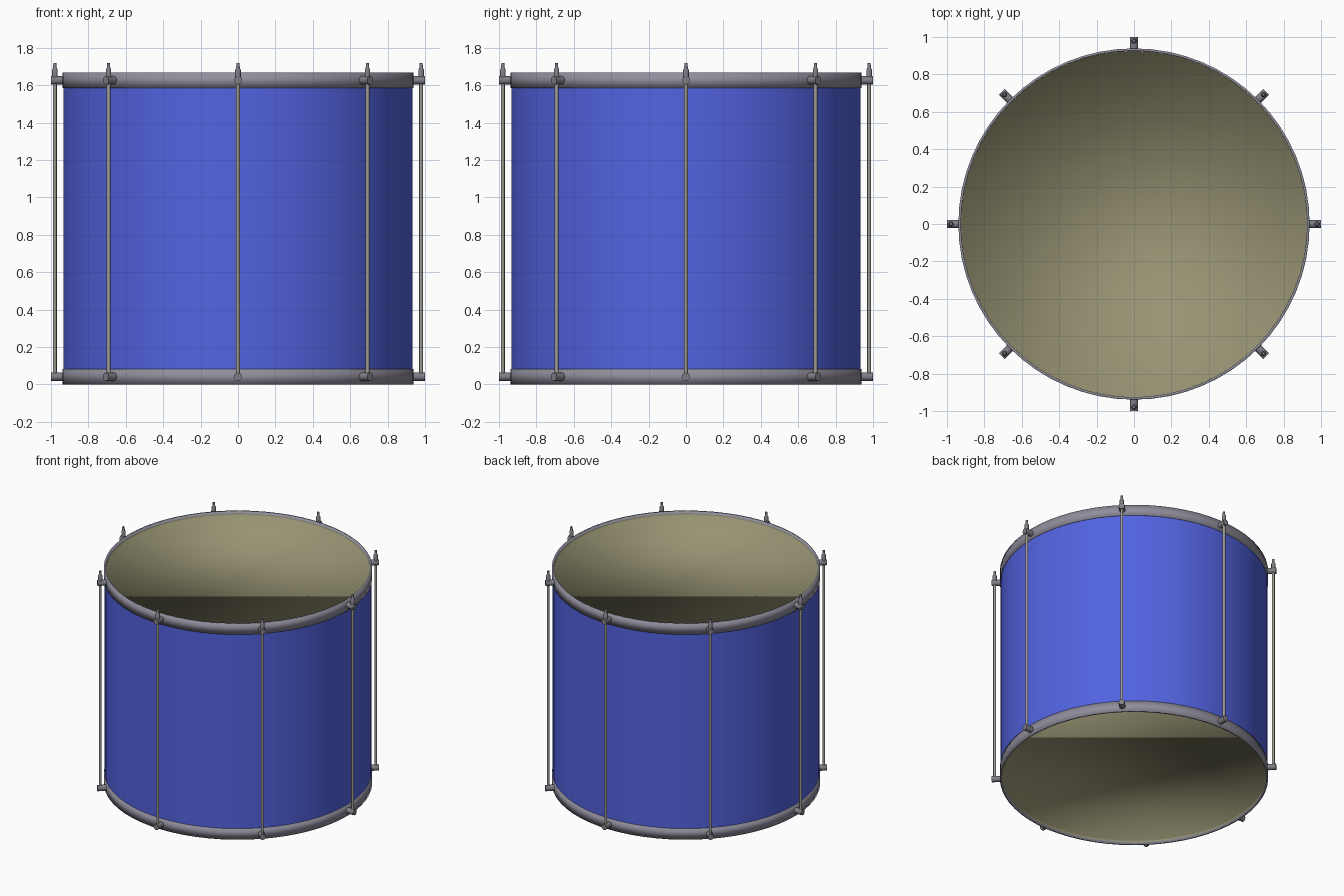
import bpy, bmesh, math
from mathutils import Matrix, Vector

if "Cube" in bpy.data.objects:
    bpy.data.objects.remove(bpy.data.objects["Cube"])

H = 1.667          # drum height
SEG = 64           # sides of the round body


def material(name, rgb):
    m = bpy.data.materials.new(name)
    m.diffuse_color = (*rgb, 1)
    m.use_nodes = True
    m.node_tree.nodes["Principled BSDF"].inputs["Base Color"].default_value = m.diffuse_color
    return m


blue = material("blue_shell", (0.085, 0.125, 0.75))
beige = material("beige_skin", (0.31, 0.29, 0.17))
grey = material("grey_hoop", (0.28, 0.27, 0.33))
dark = material("dark_metal", (0.21, 0.21, 0.24))
steel = material("rod_steel", (0.34, 0.33, 0.29))


def lathe(name, profile, mat, seg=SEG, closed=False, cap_first=False, cap_last=False,
          matrix=Matrix(), angle=None):
    """Spin (radius, height) points round z; optional end caps."""
    bm = bmesh.new()
    rings = []
    for r, z in profile:
        rings.append([bm.verts.new((r * math.cos(2 * math.pi * i / seg),
                                    r * math.sin(2 * math.pi * i / seg), z))
                      for i in range(seg)])
    pairs = list(zip(rings, rings[1:]))
    if closed:
        pairs.append((rings[-1], rings[0]))
    for a, b in pairs:
        for i in range(seg):
            j = (i + 1) % seg
            bm.faces.new((a[i], a[j], b[j], b[i]))
    if cap_first:
        bm.faces.new(rings[0][::-1])
    if cap_last:
        bm.faces.new(rings[-1])
    for f in bm.faces:
        f.smooth = True
    bm.transform(matrix)
    me = bpy.data.meshes.new(name)
    bm.to_mesh(me)
    bm.free()
    me.materials.append(mat)
    ob = bpy.data.objects.new(name, me)
    bpy.context.collection.objects.link(ob)
    if angle:
        bpy.ops.object.select_all(action='DESELECT')
        ob.select_set(True)
        bpy.context.view_layer.objects.active = ob
        bpy.ops.object.shade_smooth_by_angle(angle=math.radians(angle))
    return ob


# Shell wall, ends tucked behind the hoops
lathe("shell", [(0.933, 0.03), (0.933, H - 0.03)], blue)

# Hoops: thin rectangular rings, softly shaded
for name, z in (("bottom_hoop", 0), ("top_hoop", H - 0.083)):
    lathe(name, [(0.939, z), (0.939, z + 0.083), (0.926, z + 0.083), (0.926, z)],
          grey, closed=True)

# Skins: flat discs with a small turned lip that softens the shading
lip = [(0.9255, 0.012), (0.9255, 0)]
top_skin = lathe("top_skin", lip, beige, cap_last=True,
                 matrix=Matrix.Translation((0, 0, H - 0.03)))
lathe("bottom_skin", lip, beige, cap_last=True,
      matrix=Matrix.Translation((0, 0, 0.03)) @ Matrix.Rotation(math.pi, 4, 'X'))

# Eight sets of lugs, rods and tuning pegs
for k in range(8):
    turn = Matrix.Rotation(k * math.pi / 4, 4, 'Z')
    for name, z in (("bottom_lug", 0.041), ("top_lug", H - 0.041)):
        lathe(f"{name}_{k + 1}", [(0.022, 0.93), (0.022, 0.999)], dark, 16,
              cap_first=True, cap_last=True, angle=40,
              matrix=turn @ Matrix.Translation((0, 0, z)) @ Matrix.Rotation(math.pi / 2, 4, 'Y'))
    out = turn @ Matrix.Translation((0.979, 0, 0))
    lathe(f"tension_rod_{k + 1}", [(0.010, 0.041), (0.010, H - 0.041)], steel, 12,
          cap_first=True, cap_last=True, angle=40, matrix=out)
    lathe(f"tuning_peg_{k + 1}",
          [(0.015, H - 0.025), (0.015, 1.683), (0.010, 1.69), (0.008, 1.718)], dark, 12,
          cap_first=True, cap_last=True, angle=40, matrix=out)
